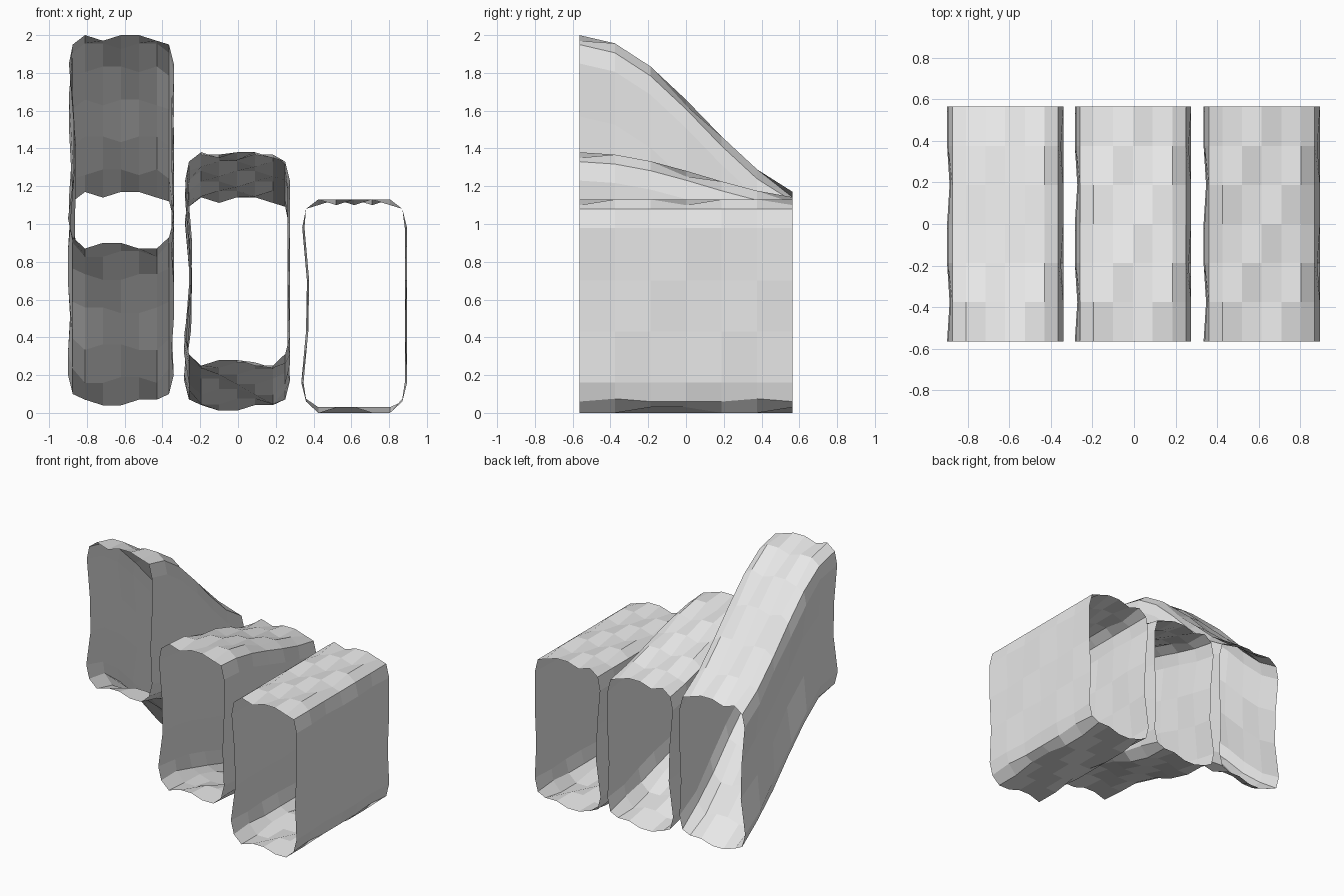
import bpy
import bmesh
import math

if "Cube" in bpy.data.objects:
    bpy.data.objects.remove(bpy.data.objects["Cube"], do_unlink=True)

# One plain pale grey for everything
grey = bpy.data.materials.new("pale_grey")
grey.use_nodes = True
colour = (0.8, 0.8, 0.8, 1)
grey.diffuse_color = colour
grey.node_tree.nodes["Principled BSDF"].inputs["Base Color"].default_value = colour

DEPTH, HEIGHT, ROWS = 1.13, 1.13, 6
COLUMNS = [-0.19, -0.095, 0, 0.095, 0.19]
LEVELS = [0.16, 0.43, 0.70, 0.98]
PINCH = [0, 0.025, 0.03, 0.005]


def ring(j):
    """Rounded, slightly dented cross-section for row j, as (x, z) points."""
    bottom = [(x, 0.03 if (i - j) % 4 in (1, 2) else 0)
              for i, x in enumerate(COLUMNS)]
    right = [(0.28 - (0.012 if (k - j) % 3 == 1 else 0), z)
             for k, z in enumerate(LEVELS)]
    top = [(x, HEIGHT - (0.03 if (i - j) % 3 == 1 else 0))
           for i, x in enumerate(COLUMNS)]
    left = [(-0.28 + PINCH[k] + (0.012 if (k + j) % 3 == 1 else 0), z)
            for k, z in enumerate(LEVELS)]
    lift = 0.015 if j % 4 == 1 else 0
    return (bottom + [(0.255, 0.06 + lift)] + right + [(0.255, 1.08)]
            + top[::-1] + [(-0.255, 1.08)] + left[::-1] + [(-0.255, 0.06 + lift)])


def sleeve(name, x0, rise):
    """Open-ended sleeve whose front end sweeps upward by rise."""
    bm = bmesh.new()
    rows = []
    for j in range(ROWS + 1):
        t = j / ROWS
        lift = rise * math.cos(1.355 * t) ** 2
        y = (t - 0.5) * DEPTH
        rows.append([bm.verts.new((x0 + x, y, z + lift)) for x, z in ring(j)])
    for near, far in zip(rows, rows[1:]):
        for k in range(len(near)):
            n = (k + 1) % len(near)
            bm.faces.new((near[k], far[k], far[n], near[n]))
    mesh = bpy.data.meshes.new(name)
    bm.to_mesh(mesh)
    bm.free()
    mesh.materials.append(grey)
    obj = bpy.data.objects.new(name, mesh)
    bpy.context.collection.objects.link(obj)


# Three sleeves side by side, from steeply swept to level
sleeve("steep_sleeve", -0.62, 0.87)
sleeve("gentle_sleeve", -0.005, 0.25)
sleeve("level_sleeve", 0.615, 0)
